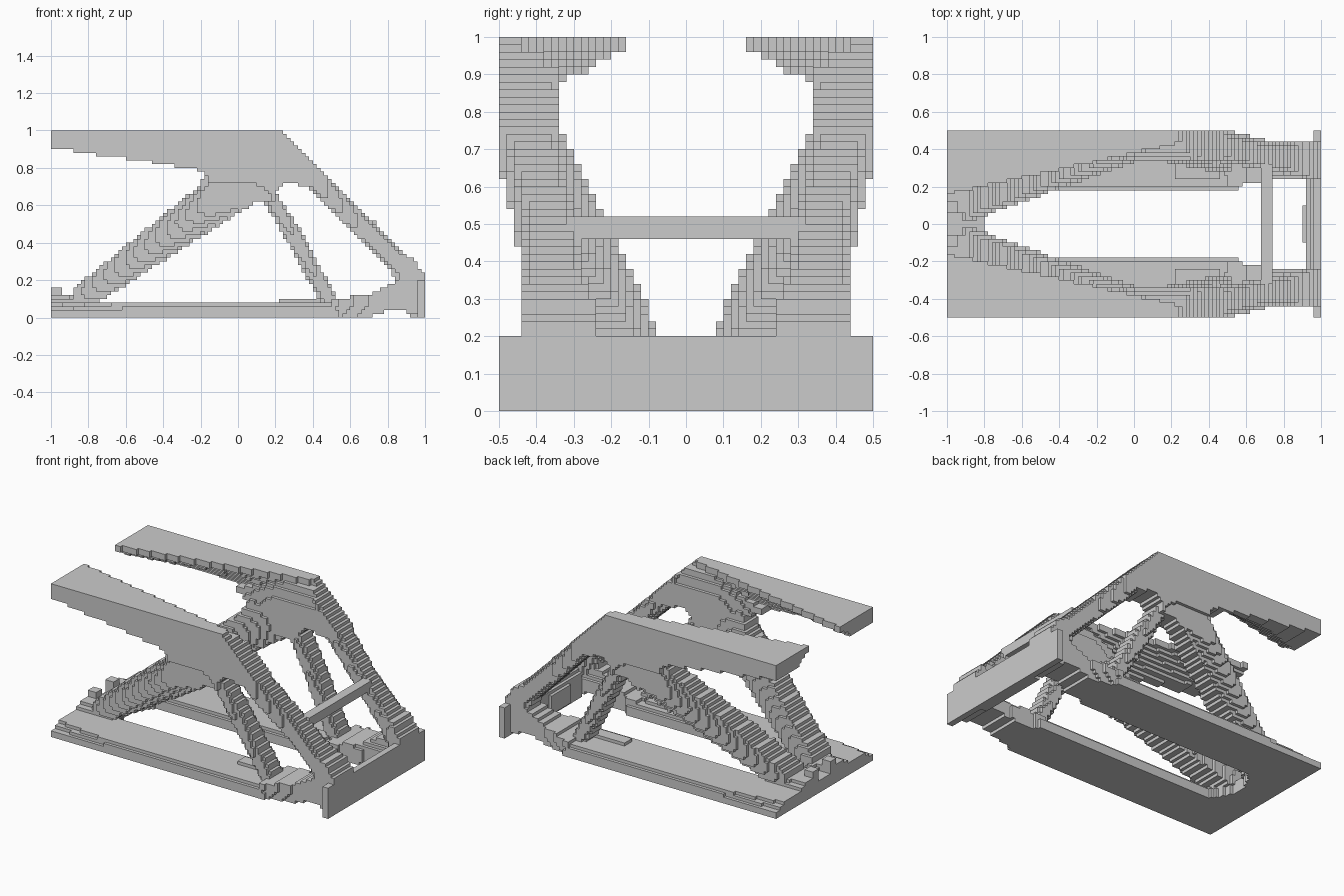
import bpy
from mathutils import Vector

old = bpy.data.objects.get("Cube")
if old:
    bpy.data.objects.remove(old, do_unlink=True)

CELL = 0.02
NX, NY, NZ = 100, 25, 50

grey = bpy.data.materials.new("plain_grey")
grey.use_nodes = True
GREY = (0.6, 0.6, 0.6, 1)
grey.diffuse_color = GREY
grey.node_tree.nodes["Principled BSDF"].inputs["Base Color"].default_value = GREY


def clamp(v, lo, hi):
    return max(lo, min(hi, v))


def inside(poly, x, z):
    hit = False
    for (ax, az), (bx, bz) in zip(poly, poly[1:] + poly[:1]):
        if (az > z) != (bz > z) and x < ax + (z - az) * (bx - ax) / (bz - az):
            hit = not hit
    return hit


def box(x0, x1, z0, z1):
    return [(x0, z0), (x1, z0), (x1, z1), (x0, z1)]


taken = set()
parts = {}


def part(name, poly, inner, outer):
    """Fill cells of a side profile between two distances from the middle."""
    cells = set()
    for i in range(NX):
        for k in range(NZ):
            x, z = -1 + (i + 0.5) * CELL, (k + 0.5) * CELL
            if not inside(poly, x, z):
                continue
            lo, hi = inner(x, z), outer(x, z)
            for j in range(NY):
                if lo < (j + 0.5) * CELL < hi:
                    cells.add((i, j, k))
    cells -= taken
    taken.update(cells)
    parts[name] = cells


def const(v):
    return lambda x, z: v


# Top rails: wedge section, widening towards the free end
def rail_inner(x, z):
    top_edge = 0.16 + 0.22 * (x + 1)
    return top_edge + max(0, 0.97 - z) * 1.7 * clamp(0.3 - x, 0, 1)


part("top_rail",
     [(-1, 1), (0.23, 1), (0.42, 0.82), (0.36, 0.78), (-0.2, 0.78), (-0.34, 0.81),
      (-0.46, 0.83), (-0.6, 0.85), (-0.75, 0.87), (-0.88, 0.89), (-1, 0.9)],
     rail_inner, const(0.5))

# Shoulder webs where the members meet below the rails
part("shoulder_web",
     [(-0.3, 0.82), (-0.18, 0.78), (-0.16, 0.74), (-0.1, 0.6), (0.1, 0.62),
      (0.2, 0.62), (0.2, 0.68), (0.28, 0.73), (0.34, 0.7), (0.42, 0.7), (0.5, 0.74),
      (0.28, 0.96), (0.08, 0.96)],
     lambda x, z: 0.335 + 1.2 * max(0, z - 0.74) ** 2 + 0.15 * max(0, -x),
     lambda x, z: 0.5 - 0.25 * max(0, 0.76 - z) * clamp((0.25 - x) * 5, 0, 1))


# Long diagonal legs, converging at the low end
def leg_round(x, z):
    return 0.05 * min(1, ((z - 0.21 - 0.73 * (x + 0.7)) / 0.13) ** 2)


def leg_inner(x, z):
    along = (x + 0.7 + 0.73 * (z - 0.21)) / 1.533
    return max(0, 0.085 + 0.36 * along)


part("diagonal_leg",
     [(-0.92, 0.08), (-0.86, 0.17), (-0.8, 0.22), (-0.2, 0.71), (-0.16, 0.8),
      (0.2, 0.8), (0.2, 0.64), (0.1, 0.62), (-0.72, 0.1), (-0.78, 0.06)],
     lambda x, z: leg_inner(x, z) + leg_round(x, z) * 0.6,
     lambda x, z: min(0.48, leg_inner(x, z) + 0.21 - leg_round(x, z)))


# Thin middle struts
def strut_round(x, z):
    return 0.03 * min(1, ((z - 0.65 + 1.77 * (x - 0.175)) / 0.1) ** 2)


part("middle_strut",
     [(0.13, 0.64), (0.21, 0.66), (0.32, 0.49), (0.54, 0.08), (0.44, 0.08), (0.26, 0.41)],
     lambda x, z: 0.26 + 0.11 * z + strut_round(x, z),
     lambda x, z: 0.41 + 0.09 * z - strut_round(x, z))


# Sloping struts down to the end plate
def slope_round(x, z):
    fade = clamp((x - 0.3) * 8, 0, 1) * clamp((0.95 - x) * 8, 0, 1)
    return 0.05 * fade * min(1, ((z - 1.15 + x) / 0.09) ** 2)


part("sloping_strut",
     [(0.3, 0.94), (0.42, 0.82), (0.98, 0.26), (1, 0.24), (1, 0.1), (0.92, 0.12),
      (0.84, 0.2), (0.8, 0.27), (0.36, 0.71)],
     lambda x, z: clamp(0.34 - 0.18 * (x - 0.4), 0.24, 0.34) + slope_round(x, z),
     lambda x, z: 0.5 - clamp((x - 0.45) * 0.25, 0, 0.06) - slope_round(x, z) * 0.6)

# Crossbar between the sloping struts
part("crossbar", box(0.68, 0.74, 0.46, 0.52), const(0), const(0.32))


# Flat base with a long round-ended opening
def base_inner(x, z):
    if x < -0.8:
        return 0
    return min(0.18, (0.4 * (x + 0.8)) ** 0.5) + (0.02 if z > 0.06 else 0)


def base_outer(x, z):
    fade = 0.4 + 1.6 * clamp(-0.6 - x, 0, 0.4) / 0.4
    return 0.5 - max(0, z - 0.03) * fade - clamp((x - 0.5) * 0.25, 0, 0.06)


part("base", box(-1, 0.56, 0, 0.08), base_inner, base_outer)
part("base_ledge", box(0.22, 0.46, 0.08, 0.1), const(0.24), const(0.32))

# Foot joints linking the base to the end plate
part("foot_joint",
     [(0.5, 0), (0.7, 0), (0.74, 0.02), (0.82, 0.04), (0.9, 0.04), (0.9, 0.02),
      (0.97, 0.02), (0.97, 0.27), (0.92, 0.27), (0.84, 0.19), (0.7, 0.12), (0.5, 0.1)],
     lambda x, z: 0.2 + 0.03 * clamp((x - 0.5) * 4, 0, 1) + 0.8 * max(0, z - 0.1),
     lambda x, z: 0.5 - clamp((x - 0.5) * 0.25, 0, 0.06) - 0.3 * max(0, 0.06 - z))

# Raised hump and twin knobs at the low end
part("end_hump",
     [(-1, 0), (-1, 0.12), (-0.92, 0.12), (-0.8, 0.1), (-0.8, 0)],
     lambda x, z: 0.05 if z > 0.08 else 0,
     lambda x, z: 0.46 - 2.4 * z)
part("end_knob", box(-1, -0.94, 0.12, 0.16), const(0.06), const(0.12))

# Upright end plate with a thicker middle
part("end_plate", box(0.96, 1, 0, 0.2), const(0), const(0.5))
part("plate_rib",
     [(0.9, 0.02), (0.94, 0), (0.96, 0), (0.96, 0.18), (0.92, 0.16), (0.9, 0.1)],
     const(0), lambda x, z: 0.1 if x < 0.92 else 0.24)


# Skin each part, leaving out faces buried against other cells
def skin(name, cells):
    verts, faces = {}, []
    for cell in cells:
        for axis in range(3):
            for step in (0, 1):
                near = list(cell)
                near[axis] += 1 if step else -1
                if tuple(near) in taken or near[1] < 0:
                    continue
                u, v = (axis + 1) % 3, (axis + 2) % 3
                loop = []
                for a, b in ((0, 0), (1, 0), (1, 1), (0, 1)):
                    p = list(cell)
                    p[axis] += step
                    p[u] += a
                    p[v] += b
                    loop.append(verts.setdefault(tuple(p), len(verts)))
                faces.append(loop if step else loop[::-1])
    mesh = bpy.data.meshes.new(name)
    mesh.from_pydata([Vector(p) * CELL - Vector((1, 0, 0)) for p in verts], [], faces)
    mesh.materials.append(grey)
    obj = bpy.data.objects.new(name, mesh)
    bpy.context.collection.objects.link(obj)
    mirror = obj.modifiers.new("mirror_sides", "MIRROR")
    mirror.use_axis = (False, True, False)
    mirror.merge_threshold = 0.0001


for part_name, part_cells in parts.items():
    skin(part_name, part_cells)
